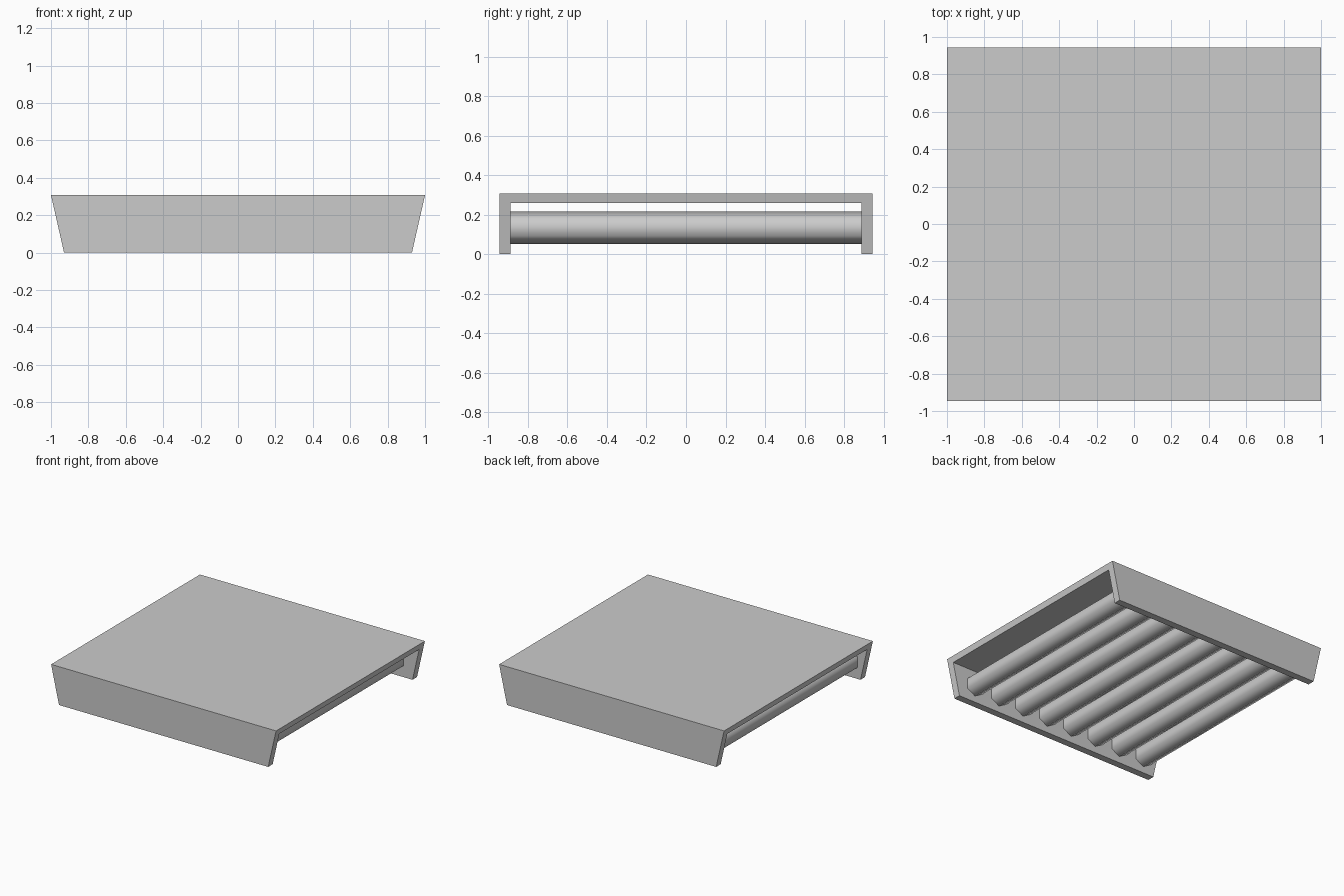
import bpy, bmesh, math

if "Cube" in bpy.data.objects:
    bpy.data.objects.remove(bpy.data.objects["Cube"])

HEIGHT = 0.308
TOP_X, BOTTOM_X = 1.0, 0.93      # half lengths at top and bottom
HALF_Y, WALL, DECK = 0.945, 0.057, 0.048


def add_object(name, bm):
    bmesh.ops.recalc_face_normals(bm, faces=bm.faces[:])
    mesh = bpy.data.meshes.new(name)
    bm.to_mesh(mesh)
    bm.free()
    obj = bpy.data.objects.new(name, mesh)
    bpy.context.collection.objects.link(obj)
    return obj


# Channel-shaped housing: deck with two side walls, ends sloping inward
def end_x(z):
    return BOTTOM_X + (TOP_X - BOTTOM_X) * z / HEIGHT


inner_y, inner_z = HALF_Y - WALL, HEIGHT - DECK
half = [(HALF_Y, HEIGHT), (HALF_Y, 0), (inner_y, 0), (inner_y, inner_z)]
profile = half + [(-y, z) for y, z in reversed(half)]
bm = bmesh.new()
ends = [[bm.verts.new((s * end_x(z), y, z)) for y, z in profile] for s in (-1, 1)]
for ring in ends:
    bm.faces.new(ring)
n = len(profile)
for i in range(n):
    j = (i + 1) % n
    bm.faces.new((ends[0][i], ends[0][j], ends[1][j], ends[1][i]))
add_object("housing", bm)

# Row of smooth six-sided rollers spanning between the walls
COUNT, RADIUS, ROLLER_Z = 8, 0.082, 0.134
FIRST_X, PITCH = -0.834, 0.2307
for k in range(COUNT):
    bpy.ops.mesh.primitive_cylinder_add(
        vertices=6, radius=RADIUS, depth=2 * inner_y,
        location=(FIRST_X + k * PITCH, 0, ROLLER_Z),
        rotation=(math.pi / 2, 0, 0))
    roller = bpy.context.object
    roller.name = f"roller_{k + 1}"
    bpy.ops.object.shade_smooth_by_angle(angle=math.radians(65))
